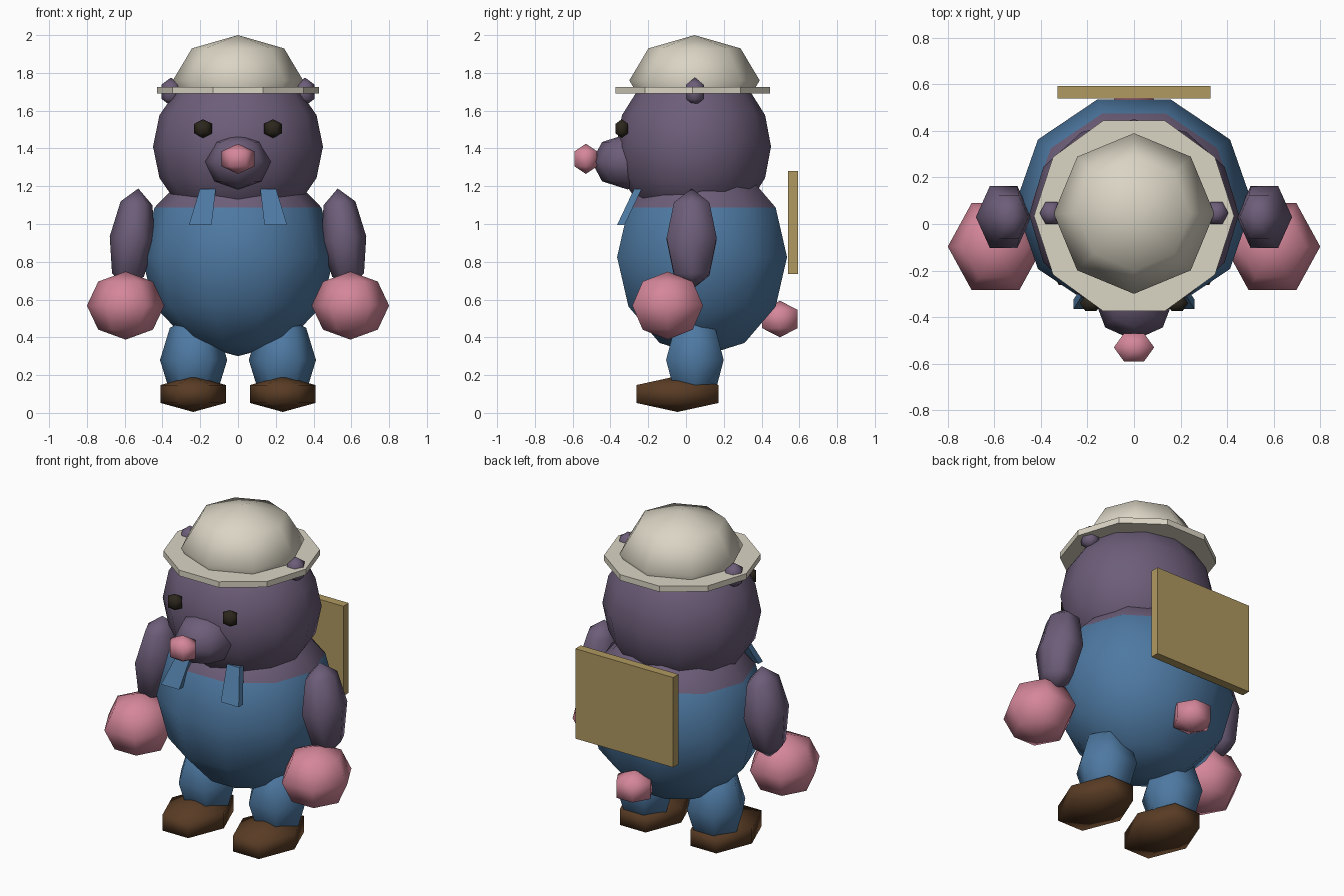
import bpy, bmesh, math
from mathutils import Matrix, Vector

if "Cube" in bpy.data.objects:
    bpy.data.objects.remove(bpy.data.objects["Cube"])


def material(name, r, g, b):
    m = bpy.data.materials.new(name)
    m.use_nodes = True
    m.diffuse_color = (r, g, b, 1)
    bsdf = m.node_tree.nodes["Principled BSDF"]
    bsdf.inputs["Base Color"].default_value = (r, g, b, 1)
    bsdf.inputs["Roughness"].default_value = 0.8
    return m


FUR = material("purple fur", .15, .11, .19)
BLUE = material("blue denim", .075, .19, .36)
PINK = material("pink skin", .66, .24, .32)
BROWN = material("brown leather", .10, .045, .018)
CREAM = material("cream hat", .70, .66, .55)
TAN = material("tan board", .44, .32, .12)
DARK = material("dark eye", .025, .02, .012)


def finish(name, bm, mat, smooth):
    bmesh.ops.recalc_face_normals(bm, faces=bm.faces)
    for f in bm.faces:
        f.smooth = smooth
    mesh = bpy.data.meshes.new(name)
    bm.to_mesh(mesh)
    bm.free()
    mesh.materials.append(mat)
    obj = bpy.data.objects.new(name, mesh)
    bpy.context.collection.objects.link(obj)
    return obj


def corner_to_x(bm):
    """Turn a round shape so that one of its corners lies on the x axis."""
    v = max(bm.verts, key=lambda v: v.co.xy.length)
    turn = Matrix.Rotation(-math.atan2(v.co.y, v.co.x), 3, "Z")
    bmesh.ops.transform(bm, matrix=turn.to_4x4(), verts=bm.verts)


def ball(name, mat, centre, radii, segments=6, rings=4, lean=0):
    bm = bmesh.new()
    bmesh.ops.create_uvsphere(bm, u_segments=segments, v_segments=rings, radius=1)
    corner_to_x(bm)
    place = (Matrix.Translation(centre) @ Matrix.Rotation(lean, 4, "Y")
             @ Matrix.Diagonal((*radii, 1)))
    bmesh.ops.transform(bm, matrix=place, verts=bm.verts)
    return finish(name, bm, mat, True)


def box(name, mat, low, high):
    bm = bmesh.new()
    bmesh.ops.create_cube(bm, size=1)
    for v in bm.verts:
        v.co = Vector([l if c < 0 else h for c, l, h in zip(v.co, low, high)])
    return finish(name, bm, mat, False)


# Body: blue dungarees up to the chest ring, fur above
body = ball("body", BLUE, (0, .085, .825), (.51, .473, .525), 10, 6)
body.data.materials.append(FUR)
for face in body.data.polygons:
    face.material_index = int(face.center.z > 1.09)

# Head and face
ball("head", FUR, (0, .04, 1.41), (.45, .41, .435), 12, 8)
ball("muzzle", FUR, (0, -.31, 1.33), (.175, .19, .147), 8, 4)
ball("nose", PINK, (0, -.53, 1.345), (.1, .08, .08), 6, 3)

# Hat
ball("hat_dome", CREAM, (0, .045, 1.76), (.345, .345, .24), 8, 4)
bm = bmesh.new()
bmesh.ops.create_cone(bm, cap_ends=True, segments=10, radius1=.43, radius2=.43, depth=.035)
corner_to_x(bm)
bmesh.ops.translate(bm, vec=(0, .035, 1.708), verts=bm.verts)
finish("hat_brim", bm, CREAM, False)

# Paired parts
for side, s in (("left", 1), ("right", -1)):
    ball(side + "_eye", DARK, (s * .185, -.34, 1.505), (.055, .045, .05), 6, 3)
    ball(side + "_ear", FUR, (s * .355, .047, 1.7), (.058, .063, .075), 6, 3)
    ball(side + "_arm", FUR, (s * .56, .03, .92), (.12, .153, .27), lean=-s * .12)
    ball(side + "_hand", PINK, (s * .595, -.097, .568), (.205, .216, .18))
    ball(side + "_leg", BLUE, (s * .235, .047, .28), (.178, .176, .24))
    ball(side + "_shoe", BROWN, (s * .237, -.045, .1), (.2, .29, .095), 6, 3)

    # Shoulder strap: a thin tapering slab leaning back toward the neck
    strap = box(side + "_strap", BLUE, (-.06, -.365, .995), (.06, -.325, 1.185))
    for v in strap.data.vertices:
        top = v.co.z > 1.1
        v.co.x = s * ((.16 if top else .2) + v.co.x * (.7 if top else 1))
        v.co.y += .09 if top else 0
    if s < 0:
        strap.data.flip_normals()

# Tail and the board carried behind
ball("tail", PINK, (0, .497, .497), (.125, .125, .097), 6, 3)
box("back_board", TAN, (-.328, .54, .735), (.328, .592, 1.28))
